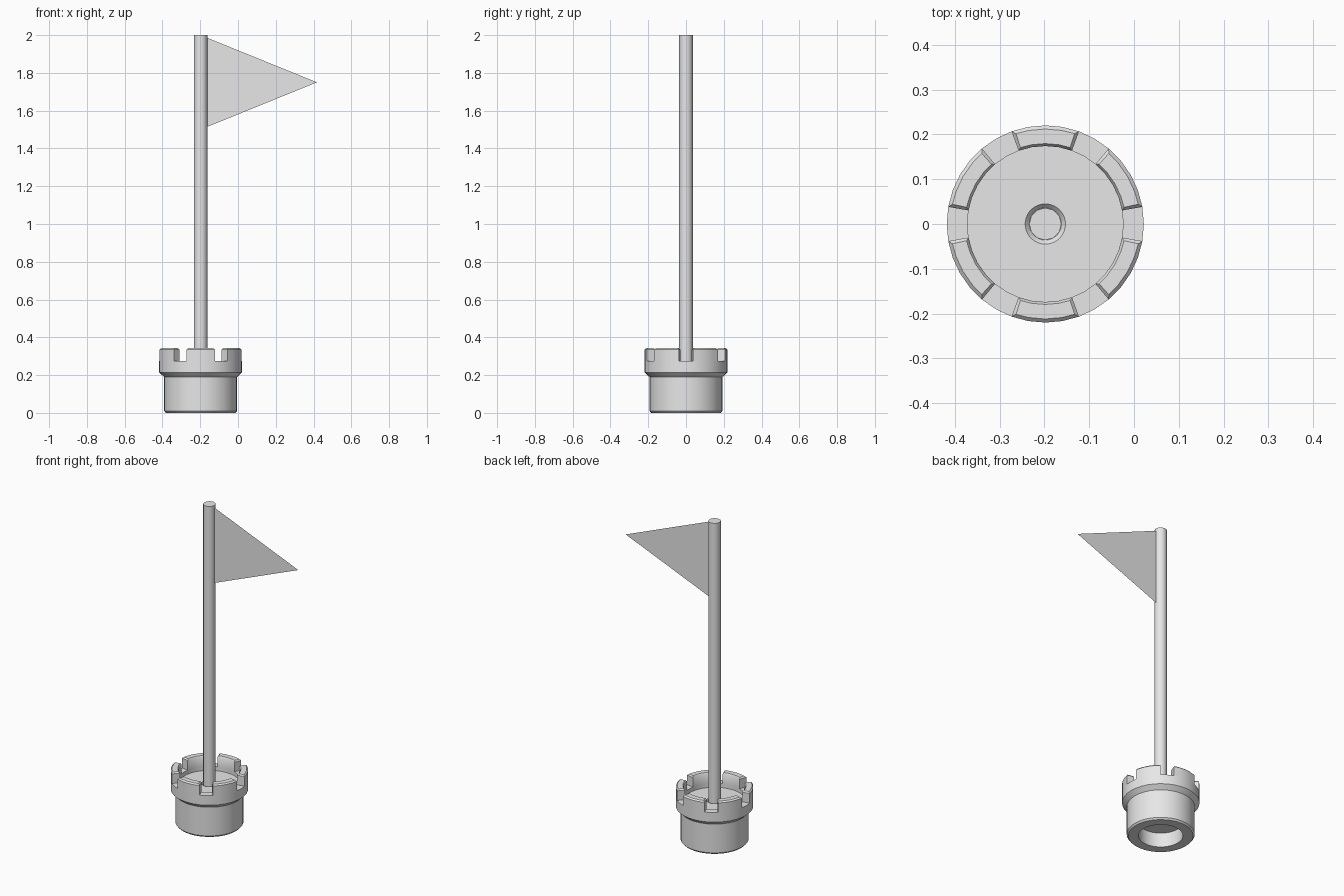
import bpy, bmesh, math

if "Cube" in bpy.data.objects:
    bpy.data.objects.remove(bpy.data.objects["Cube"])

CX = -0.198      # axis of the tower and pole
SEG = 36

grey = bpy.data.materials.new("plain grey")
grey.diffuse_color = (0.8, 0.8, 0.8, 1)
grey.use_nodes = True
grey.node_tree.nodes["Principled BSDF"].inputs["Base Color"].default_value = grey.diffuse_color


def finish(name, bm, smooth=True):
    if smooth:
        bmesh.ops.recalc_face_normals(bm, faces=bm.faces)
    me = bpy.data.meshes.new(name)
    bm.to_mesh(me)
    bm.free()
    ob = bpy.data.objects.new(name, me)
    bpy.context.collection.objects.link(ob)
    me.materials.append(grey)
    if smooth:
        bpy.ops.object.select_all(action='DESELECT')
        ob.select_set(True)
        bpy.context.view_layer.objects.active = ob
        bpy.ops.object.shade_smooth_by_angle(angle=math.radians(40))
    return ob


def polar(r, deg, z):
    a = math.radians(deg)
    return (CX + r * math.cos(a), r * math.sin(a), z)


def lathe(name, profile, seg):
    bm = bmesh.new()
    rings = []
    for r, z in profile:
        if r == 0:
            rings.append([bm.verts.new((CX, 0, z))] * seg)
        else:
            rings.append([bm.verts.new(polar(r, 360 * i / seg, z)) for i in range(seg)])
    for a, b in zip(rings, rings[1:]):
        for i in range(seg):
            j = (i + 1) % seg
            quad = list(dict.fromkeys((a[i], a[j], b[j], b[i])))
            bm.faces.new(quad)
    return finish(name, bm)


# Tower body: hollow underneath, flared collar, sunken floor with a socket
lathe("tower_body", [
    (0, 0.09), (0.126, 0.09), (0.126, 0.0), (0.184, 0.0), (0.193, 0.01),
    (0.193, 0.19), (0.22, 0.215), (0.22, 0.275), (0.174, 0.275),
    (0.174, 0.25), (0.045, 0.25), (0.036, 0.24), (0, 0.24)], SEG)

# Six battlements between the notches, with chamfered tops
bm = bmesh.new()
BEV = 0.008
for k in range(6):
    columns = []
    for s in range(5):
        ang = 60 * k + 10 + 10 * s
        inset = {0: 2, 4: -2}.get(s, 0)
        columns.append([bm.verts.new(p) for p in (
            polar(0.22, ang, 0.275), polar(0.22, ang, 0.343 - BEV),
            polar(0.22 - BEV, ang + inset, 0.343),
            polar(0.174 + BEV * 0.7, ang + inset, 0.343),
            polar(0.174, ang, 0.343 - BEV), polar(0.174, ang, 0.275))])
    for a, b in zip(columns, columns[1:]):
        for i in range(5):
            bm.faces.new((a[i], b[i], b[i + 1], a[i + 1]))
    for c in (columns[0], columns[-1]):
        bm.faces.new((c[0], c[1], c[4], c[5]))
        bm.faces.new((c[1], c[2], c[3], c[4]))
finish("battlements", bm)

# Flag pole
lathe("flag_pole", [(0, 0.22), (0.036, 0.22), (0.036, 2.0), (0, 2.0)], 12)

# Triangular pennant, a single flat sheet
bm = bmesh.new()
bm.faces.new([bm.verts.new(p) for p in
              ((CX, 0, 1.5), (0.418, 0, 1.75), (CX, 0, 2.0))])
finish("pennant", bm, smooth=False)
